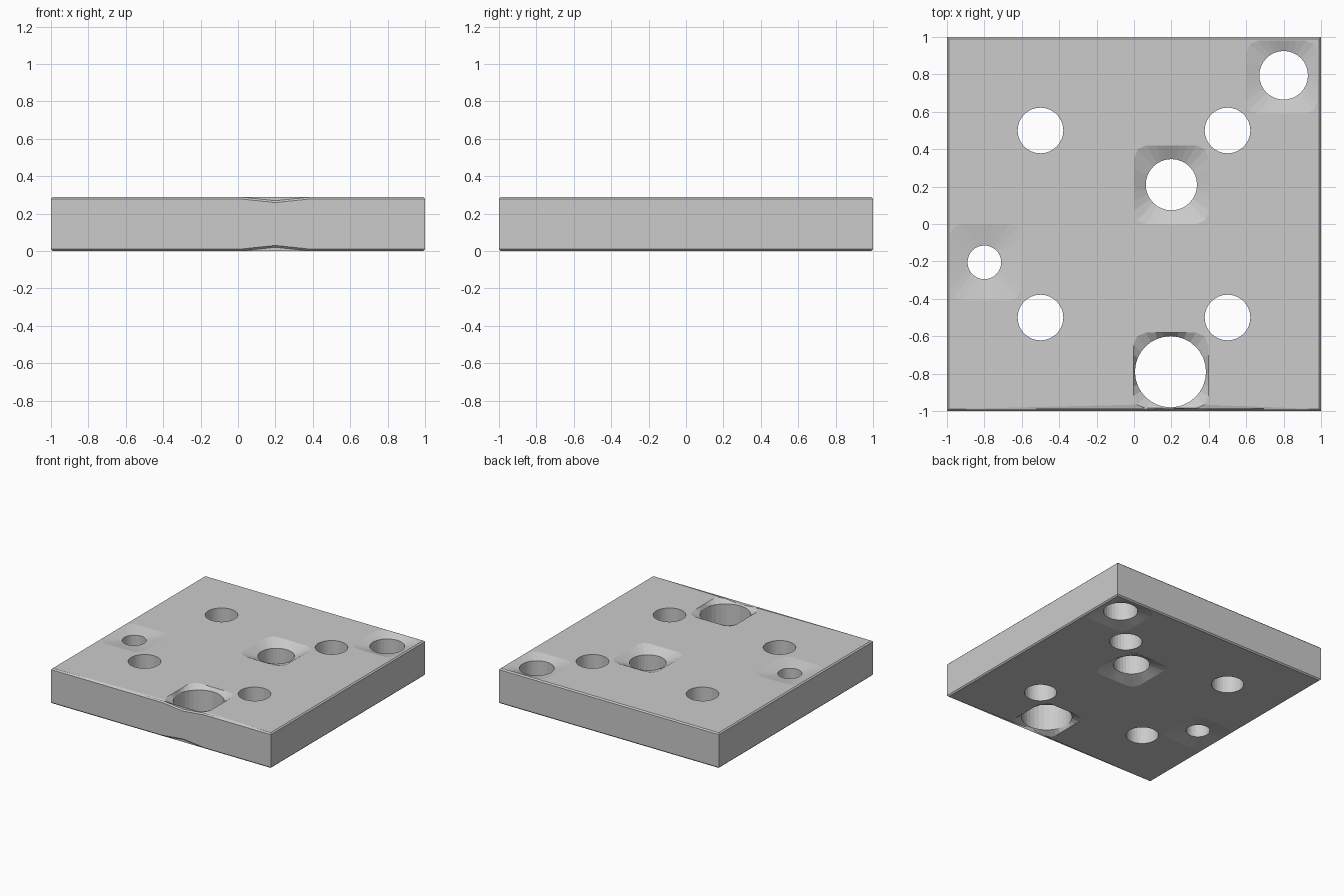
import bpy, bmesh, math

if "Cube" in bpy.data.objects:
    bpy.data.objects.remove(bpy.data.objects["Cube"])

HALF = 0.1445      # half the plate thickness
CH = 0.01          # edge chamfer
SIDES = 32

bm = bmesh.new()


def loop(points):
    vs = [bm.verts.new(p) for p in points]
    return vs


def close(vs):
    return [bm.edges.new((vs[i], vs[(i + 1) % len(vs)])) for i in range(len(vs))]


def bridge(a, b):
    n = len(a)
    for i in range(n):
        j = (i + 1) % n
        bm.faces.new((a[i], a[j], b[j], b[i]))


def sag(x, y):
    # the front edge dips next to the big hole
    return max(0, 0.02 * (1 - abs(x - 0.2) / 0.19)) if y < -0.975 else 0


def circle(x, y, r, z):
    return [(x + r * math.cos(2 * math.pi * i / SIDES),
             y + r * math.sin(2 * math.pi * i / SIDES), z) for i in range(SIDES)]


def rounded_box(x, y, hx, hy):
    pts = []
    for i in range(SIDES):
        c, s = math.cos(2 * math.pi * i / SIDES), math.sin(2 * math.pi * i / SIDES)
        k = min(1 / max(abs(c), abs(s)), 1.28)
        px, py = x + hx * k * c, y + hy * k * s
        pts.append((px, py, HALF - sag(px, py)))
    return pts


def outline(h, z, dip=1):
    pts = [(-h, -h), (0.01, -h), (0.2, -h), (0.39, -h), (h, -h), (h, h), (-h, h)]
    return [(x, y, z - dip * sag(x, y)) for x, y in pts]


# upper half: chamfered border and side walls
border = loop(outline(1 - CH, HALF))
shoulder = loop(outline(1, HALF - CH))
bridge(border, shoulder)
bridge(shoulder, loop(outline(1, 0, 0)))
fill = close_edges = [bm.edges.get((border[i], border[(i + 1) % len(border)]))
                      for i in range(len(border))]

# plain holes
for x in (-0.5, 0.5):
    for y in (-0.5, 0.5):
        rim = loop(circle(x, y, 0.122, HALF))
        bridge(rim, loop(circle(x, y, 0.122, 0)))
        fill += [bm.edges.get((rim[i], rim[(i + 1) % SIDES])) for i in range(SIDES)]

# dented holes: centre, radius, depth, dent box centre and half sizes
for x, y, r, depth, bx, by, hx, hy in (
        (0.80, 0.795, 0.13, 0.023, 0.79, 0.785, 0.19, 0.195),
        (0.20, 0.21, 0.137, 0.04, 0.20, 0.21, 0.20, 0.21),
        (-0.80, -0.205, 0.09, 0.02, -0.795, -0.205, 0.19, 0.205),
        (0.195, -0.79, 0.19, 0.027, 0.197, -0.783, 0.20, 0.202)):
    dent = loop(rounded_box(bx, by, hx, hy))
    rim = loop(circle(x, y, r, HALF - depth))
    bridge(dent, rim)
    bridge(rim, loop(circle(x, y, r, 0)))
    fill += [bm.edges.get((dent[i], dent[(i + 1) % SIDES])) for i in range(SIDES)]

# top skin around all holes
bmesh.ops.triangle_fill(bm, edges=fill, use_beauty=True, normal=(0, 0, 1))

# lower half is the mirror image
copy = bmesh.ops.duplicate(bm, geom=bm.verts[:] + bm.edges[:] + bm.faces[:])
for v in copy["geom"]:
    if isinstance(v, bmesh.types.BMVert):
        v.co.z = -v.co.z
bmesh.ops.remove_doubles(bm, verts=bm.verts[:], dist=1e-5)
bmesh.ops.recalc_face_normals(bm, faces=bm.faces[:])
bmesh.ops.translate(bm, verts=bm.verts[:], vec=(0, 0, HALF))

mesh = bpy.data.meshes.new("perforated_plate")
bm.to_mesh(mesh)
bm.free()
plate = bpy.data.objects.new("perforated_plate", mesh)
bpy.context.collection.objects.link(plate)
